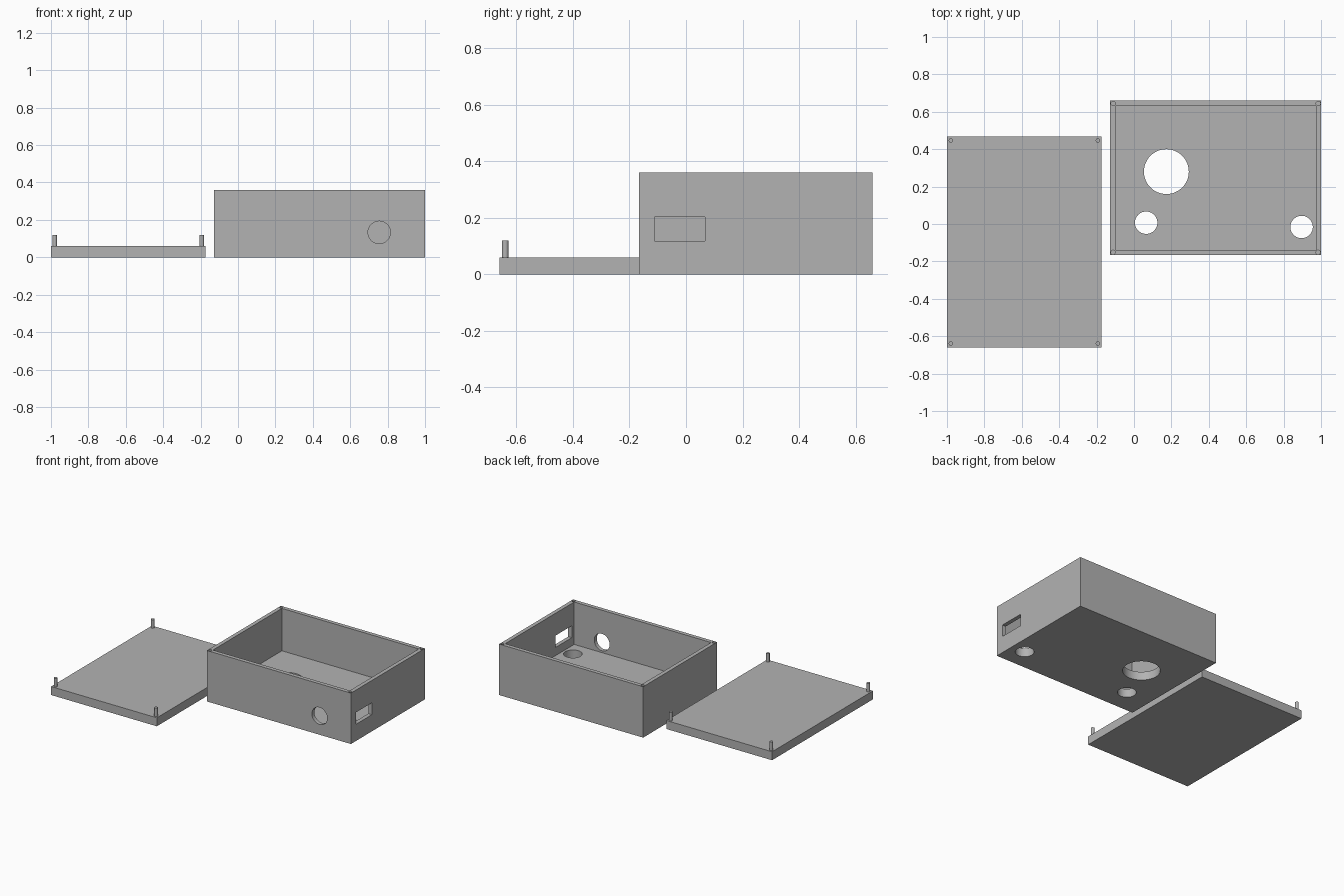
import bpy
from math import radians

default = bpy.data.objects.get("Cube")
if default:
    bpy.data.objects.remove(default, do_unlink=True)

grey = bpy.data.materials.new("plain grey")
grey.use_nodes = True
colour = (0.45, 0.45, 0.45, 1)
grey.diffuse_color = colour
grey.node_tree.nodes["Principled BSDF"].inputs["Base Color"].default_value = colour


def block(name, low, high):
    """Box between two opposite corners."""
    bpy.ops.mesh.primitive_cube_add(size=1)
    ob = bpy.context.object
    ob.name = name
    for v in ob.data.vertices:
        v.co = [h if c > 0 else l for c, l, h in zip(v.co, low, high)]
    ob.data.materials.append(grey)
    return ob


def rod(name, centre, radius, length, tilt=0, sides=48):
    """Cylinder along z, or along y when tilted."""
    bpy.ops.mesh.primitive_cylinder_add(vertices=sides, radius=radius, depth=length,
                                        location=centre, rotation=(tilt, 0, 0))
    ob = bpy.context.object
    ob.name = name
    ob.data.materials.append(grey)
    return ob


def smooth(ob):
    bpy.ops.object.select_all(action='DESELECT')
    ob.select_set(True)
    bpy.context.view_layer.objects.active = ob
    bpy.ops.object.shade_smooth_by_angle(angle=radians(30))


def cut(ob, cutters):
    """Subtract the cutters one after another, then discard them."""
    for c in cutters:
        c.hide_render = True
        mod = ob.modifiers.new(c.name, 'BOOLEAN')
        mod.operation = 'DIFFERENCE'
        mod.solver = 'EXACT'
        mod.object = c
    bpy.context.view_layer.update()
    graph = bpy.context.evaluated_depsgraph_get()
    mesh = bpy.data.meshes.new_from_object(ob.evaluated_get(graph))
    ob.modifiers.clear()
    ob.data = mesh
    for c in cutters:
        bpy.data.objects.remove(c, do_unlink=True)


def corners(x0, x1, y0, y1, inset):
    return [(x, y) for x in (x0 + inset, x1 - inset) for y in (y0 + inset, y1 - inset)]


# Shared sizes
wall, floor, height, lid_top = 0.028, 0.06, 0.36, 0.06
bx0, bx1, by0, by1 = -0.127, 1.0, -0.167, 0.66
lx0, lx1, ly0, ly1 = -1.0, -0.173, -0.66, 0.467

# Open case
case = block("case", (bx0, by0, 0), (bx1, by1, height))
cutters = [block("cavity", (bx0 + wall, by0 + wall, floor),
                 (bx1 - wall, by1 - wall, height + 0.1))]

# Round openings through the floor
for x, y, r in ((0.173, 0.28, 0.12), (0.065, 0.007, 0.06), (0.896, -0.016, 0.06)):
    cutters.append(rod("floor_opening", (x, y, floor / 2), r, 0.2))

# Round opening in the front wall and slot in the left wall
cutters.append(rod("front_opening", (0.755, by0, 0.133), 0.06, 0.1, radians(90)))
cutters.append(block("side_slot", (bx1 - 0.06, -0.112, 0.118), (bx1 + 0.06, 0.068, 0.202)))

# Peg sockets in the rim corners
for x, y in corners(bx0, bx1, by0, by1, 0.0155):
    cutters.append(rod("peg_socket", (x, y, height), 0.0115, 0.13, sides=24))

cut(case, cutters)
smooth(case)

# Lid, lying beside the case with its pegs up
block("lid", (lx0, ly0, 0), (lx1, ly1, lid_top))
for x, y in corners(lx0, lx1, ly0, ly1, 0.0205):
    smooth(rod("lid_peg", (x, y, 0.088), 0.0115, 0.064, sides=24))
